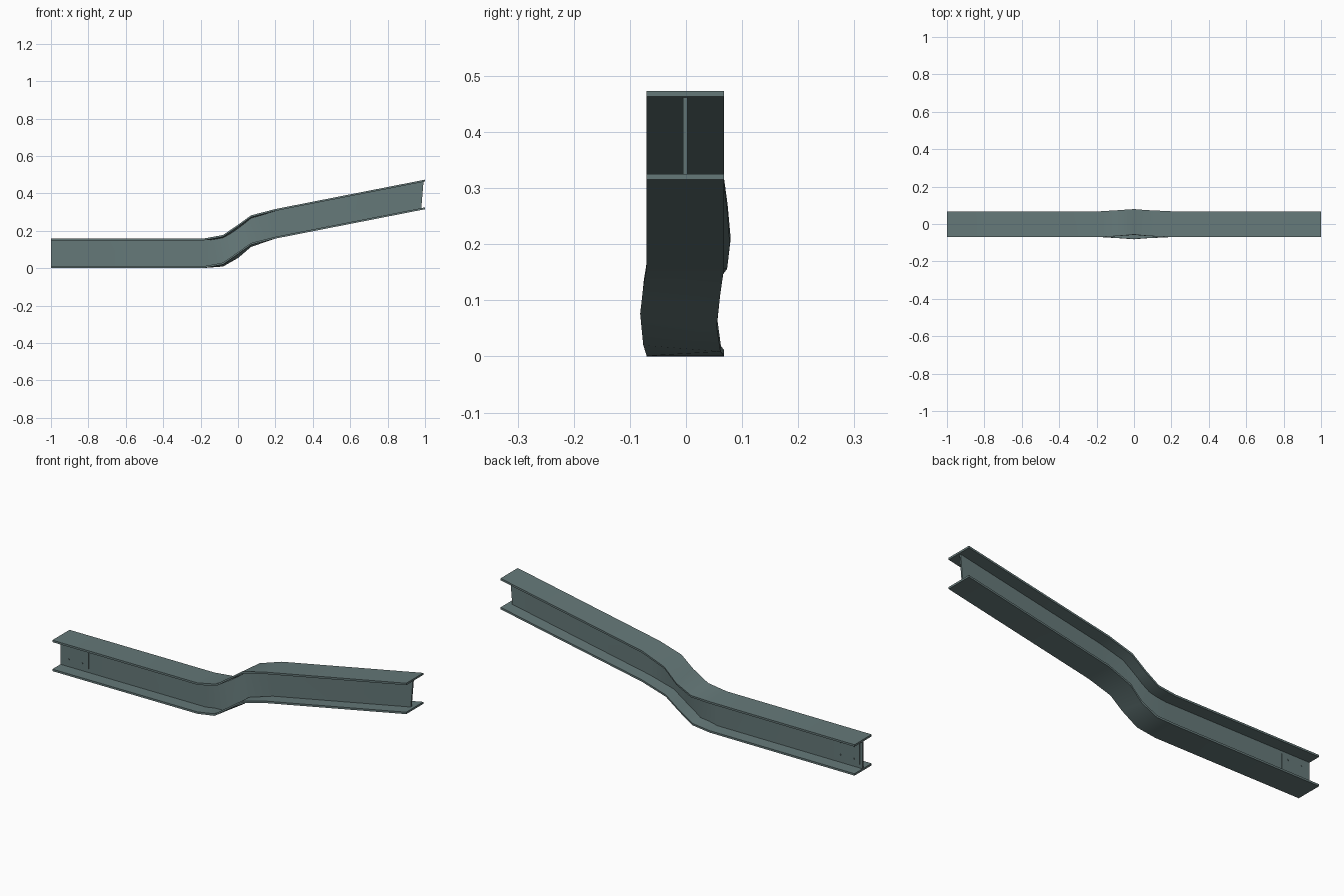
import bpy, bmesh, math
from mathutils import Vector

if "Cube" in bpy.data.objects:
    bpy.data.objects.remove(bpy.data.objects["Cube"])

CY, HALF_W, H, T = -0.001, 0.069, 0.158, 0.010
# Spine of the bent beam: x, underside z, twist angle
SPINE = [(-1, 0, 0), (-0.18, 0.001, 0), (-0.08, 0.014, 0.08), (0, 0.064, 0.16),
         (0.07, 0.119, 0.08), (0.2, 0.158, 0), (1, 0.315, 0)]


def finish(name, bm, smooth=True):
    bmesh.ops.recalc_face_normals(bm, faces=bm.faces)
    me = bpy.data.meshes.new(name)
    bm.to_mesh(me)
    bm.free()
    ob = bpy.data.objects.new(name, me)
    bpy.context.collection.objects.link(ob)
    ob.data.materials.append(mat)
    if smooth:
        bpy.ops.object.select_all(action='DESELECT')
        ob.select_set(True)
        bpy.context.view_layer.objects.active = ob
        bpy.ops.object.shade_smooth_by_angle(angle=math.radians(45))
    return ob


def loft(name, y0, y1, z0, z1, trim=(0, 0)):
    """Sweep a rectangle along the spine; trim sets back the far end (bottom, top)."""
    bm = bmesh.new()
    rings = []
    for i, (x, zb, a) in enumerate(SPINE):
        ring = []
        for y, z, side in ((y0, z0, 0), (y1, z0, 0), (y1, z1, 1), (y0, z1, 1)):
            back = trim[side] if i == len(SPINE) - 1 else 0
            dz = z - H / 2
            ring.append(bm.verts.new((x - back,
                                      CY + y * math.cos(a) + dz * math.sin(a),
                                      zb + H / 2 + dz * math.cos(a) - y * math.sin(a) - back * 0.196)))
        rings.append(ring)
    for a, b in zip(rings, rings[1:]):
        for k in range(4):
            n = (k + 1) % 4
            bm.faces.new((a[k], a[n], b[n], b[k]))
    bm.faces.new(rings[0])
    bm.faces.new(rings[-1])
    return finish(name, bm)


def box(name, centre, size):
    bm = bmesh.new()
    bmesh.ops.create_cube(bm, size=1)
    bmesh.ops.scale(bm, vec=Vector(size), verts=bm.verts)
    bmesh.ops.translate(bm, vec=Vector(centre), verts=bm.verts)
    return finish(name, bm, False)


mat = bpy.data.materials.new("painted_steel")
mat.diffuse_color = (0.13, 0.19, 0.19, 1)
mat.use_nodes = True
mat.node_tree.nodes["Principled BSDF"].inputs["Base Color"].default_value = mat.diffuse_color

# Beam: two flanges and the web, whose far end is broken back a little
loft("bottom_flange", -HALF_W, HALF_W, 0, T)
loft("top_flange", -HALF_W, HALF_W, H - T, H)
loft("web", -0.004, 0.004, T, H - T, trim=(0.02, 0.008))

# Splice plates on both sides of the web, with bolt heads
for side, label in ((-1, "front"), (1, "back")):
    box(f"{label}_splice_plate", (-0.913, CY + side * 0.005, 0.082), (0.146, 0.004, 0.106))
    bm = bmesh.new()
    for x in (-0.952, -0.876):
        for z in (0.05, 0.115):
            made = bmesh.ops.create_cone(bm, cap_ends=True, segments=6,
                                         radius1=0.005, radius2=0.005, depth=0.004)
            for v in made["verts"]:
                v.co = Vector((x + v.co.x, CY + side * 0.008 + v.co.z, z + v.co.y))
    finish(f"{label}_bolts", bm, False)
